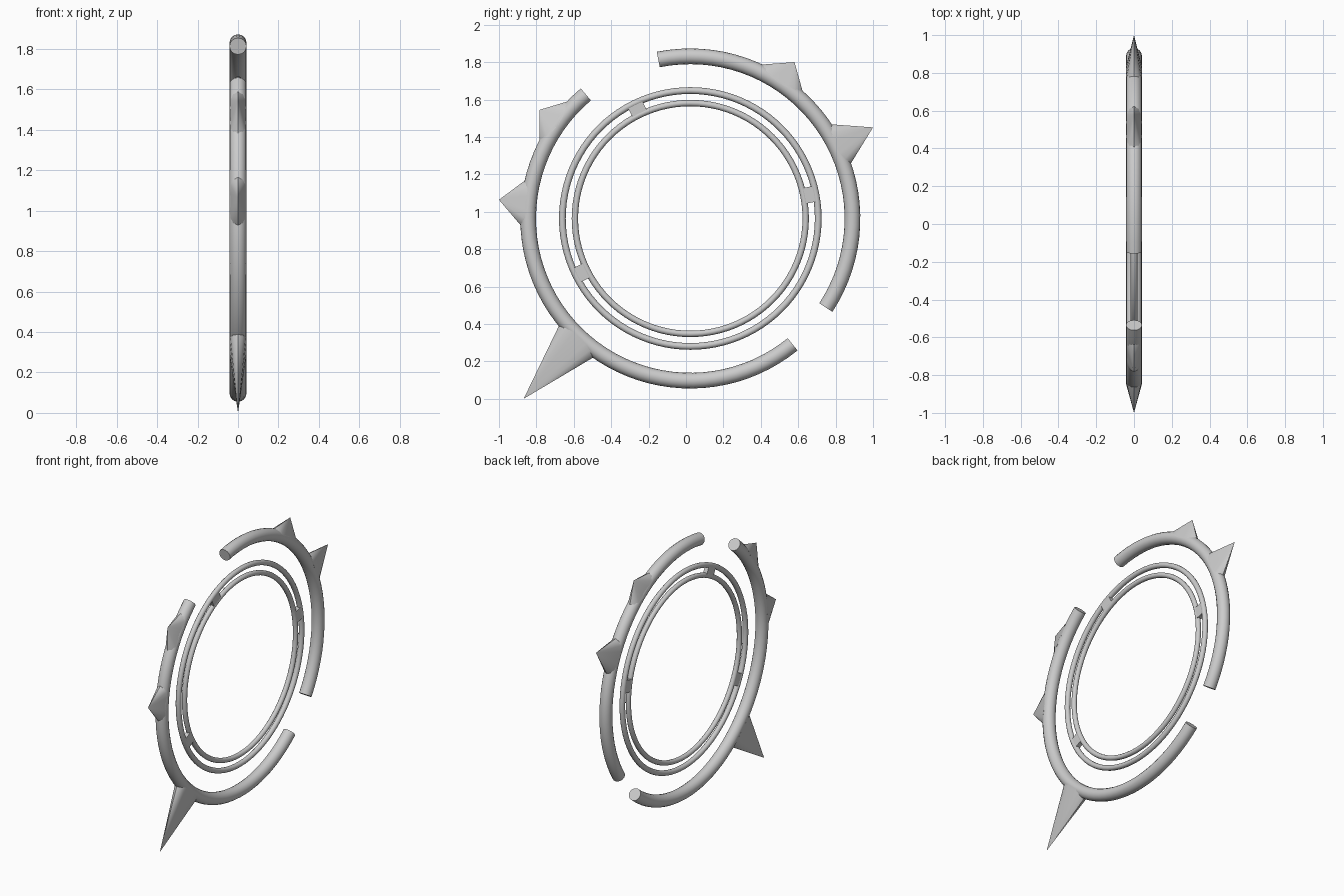
import bpy, bmesh
from math import sin, cos, pi, radians
from mathutils import Vector

if "Cube" in bpy.data.objects:
    bpy.data.objects.remove(bpy.data.objects["Cube"])

CY, CZ = 0.023, 0.964      # ring centre in the YZ plane
R, T = 0.867, 0.042        # outer band: path radius and tube radius


def on_torus(major, minor, theta, phi):
    r = major + minor * cos(phi)
    return Vector((minor * sin(phi), CY + r * cos(theta), CZ + r * sin(theta)))


def finish(name, bm):
    bmesh.ops.recalc_face_normals(bm, faces=bm.faces)
    me = bpy.data.meshes.new(name)
    bm.to_mesh(me)
    bm.free()
    ob = bpy.data.objects.new(name, me)
    bpy.context.collection.objects.link(ob)
    bpy.ops.object.select_all(action='DESELECT')
    ob.select_set(True)
    bpy.context.view_layer.objects.active = ob
    bpy.ops.object.shade_smooth_by_angle(angle=radians(40))
    return ob


def tube(name, major, minor, start=0, end=360, sides=16):
    """Round tube along a circular arc, closed ring when it spans 360."""
    closed = end - start >= 360
    n = max(8, int((end - start) / 3.75))
    bm = bmesh.new()
    rings = []
    for i in range(n if closed else n + 1):
        th = radians(start + (end - start) * i / n)
        rings.append([bm.verts.new(on_torus(major, minor, th, 2 * pi * k / sides))
                      for k in range(sides)])
    for i in range(n):
        a, b = rings[i], rings[(i + 1) % len(rings)]
        for k in range(sides):
            j = (k + 1) % sides
            bm.faces.new((a[k], a[j], b[j], b[k]))
    if not closed:
        bm.faces.new(rings[0])
        bm.faces.new(rings[-1])
    return finish(name, bm)


def spike(name, a0, a1, tip):
    """Thorn whose saddle-shaped base lies on the outer band."""
    bm = bmesh.new()
    mid, half = radians((a0 + a1) / 2), radians((a1 - a0) / 2)
    base = []
    for k in range(16):
        t = 2 * pi * k / 16
        base.append(bm.verts.new(on_torus(R, T, mid + half * cos(t), pi / 2 * sin(t))))
    top = bm.verts.new((0, tip[0], tip[1]))
    root = bm.verts.new(on_torus(R, 0, mid, 0))
    for k in range(16):
        j = (k + 1) % 16
        bm.faces.new((base[k], base[j], top))
        bm.faces.new((base[j], base[k], root))
    return finish(name, bm)


def connector(name, angle):
    """Small block bridging the two thin rings."""
    th = radians(angle)
    bm = bmesh.new()
    bmesh.ops.create_cube(bm, size=1)
    rad, tan = Vector((0, cos(th), sin(th))), Vector((0, -sin(th), cos(th)))
    centre = Vector((0, CY, CZ)) + rad * 0.65
    for v in bm.verts:
        v.co = centre + Vector((v.co.x * 0.03, 0, 0)) + rad * v.co.y * 0.066 + tan * v.co.z * 0.085
    return finish(name, bm)


# Broken outer band
tube("outer_band_right", R, T, -33.3, 101.4)
tube("outer_band_left", R, T, 130.1, 309.1)

# Thin inner rings
tube("middle_ring", 0.684, 0.018, sides=12)
tube("inner_ring", 0.617, 0.017, sides=12)
for i, ang in enumerate((11.2, 115.8, 206.6)):
    connector(f"ring_connector_{i + 1}", ang)

# Spikes: base start and end angles, tip (y, z)
spikes = [(48.7, 64.9, (0.58, 1.80)), (19.0, 33.6, (1.0, 1.451)),
          (136.6, 152.4, (-0.783, 1.545)), (167.2, 182.2, (-1.0, 1.064)),
          (219.3, 235.0, (-0.868, 0.0))]
for i, s in enumerate(spikes):
    spike(f"spike_{i + 1}", *s)
